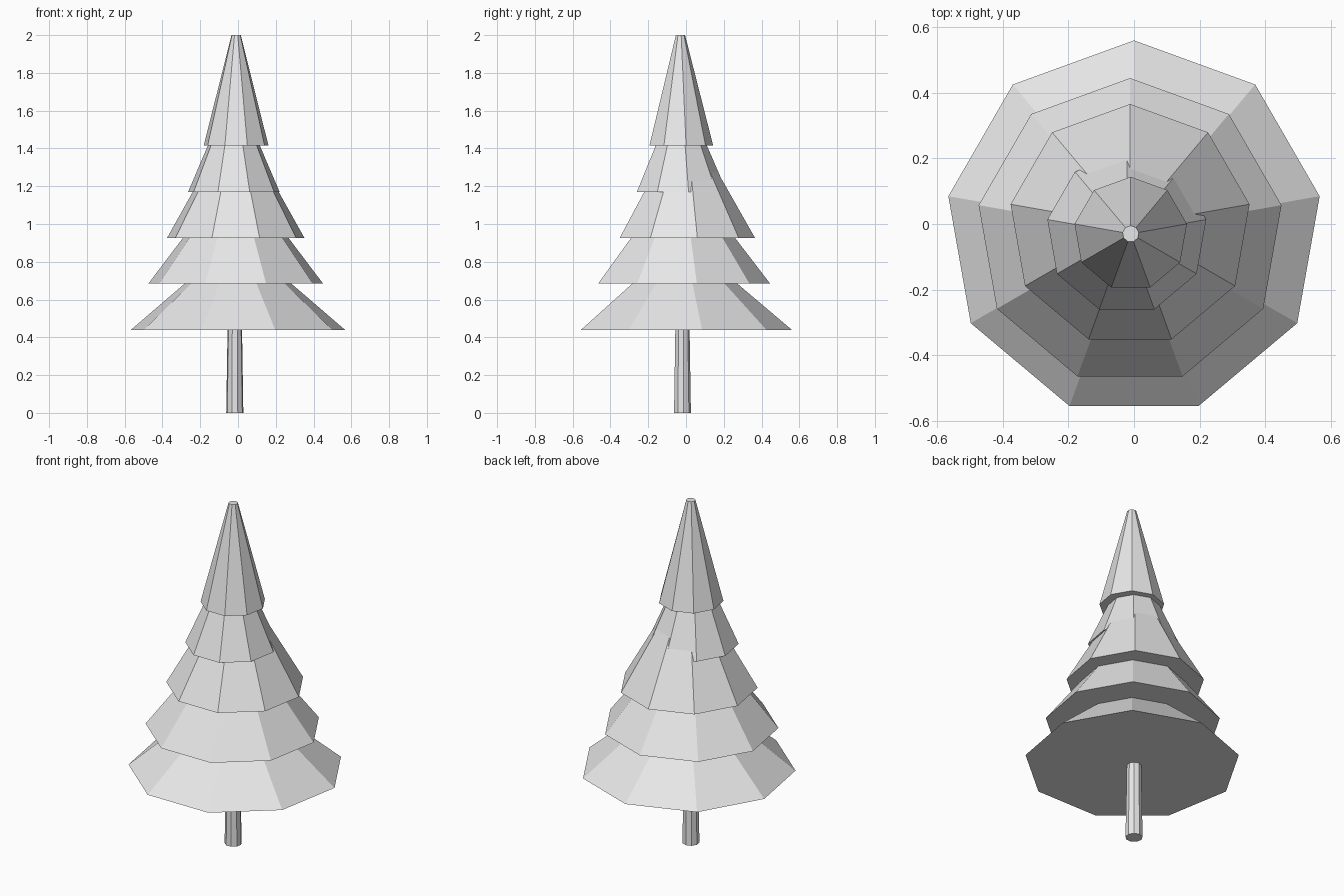
import bpy
import bmesh
from math import sin, cos, tau

old = bpy.data.objects.get("Cube")
if old:
    bpy.data.objects.remove(old, do_unlink=True)

SIDES = 9

grey = bpy.data.materials.new("plain grey")
grey.use_nodes = True
colour = (0.8, 0.8, 0.8, 1)
grey.diffuse_color = colour
grey.node_tree.nodes["Principled BSDF"].inputs["Base Color"].default_value = colour


def tapered_prism(name, centre, z0, r0, z1, r1):
    """Closed, flat-shaded frustum with one corner pointing to the back."""
    bm = bmesh.new()
    cx, cy = centre
    rings = []
    for z, r in ((z0, r0), (z1, r1)):
        rings.append([bm.verts.new((cx + r * sin(tau * i / SIDES),
                                    cy + r * cos(tau * i / SIDES), z))
                      for i in range(SIDES)])
    low, high = rings
    bm.faces.new(low)
    bm.faces.new(high)
    for i in range(SIDES):
        j = (i + 1) % SIDES
        bm.faces.new((low[i], low[j], high[j], high[i]))
    bmesh.ops.recalc_face_normals(bm, faces=bm.faces)
    mesh = bpy.data.meshes.new(name)
    bm.to_mesh(mesh)
    bm.free()
    mesh.materials.append(grey)
    obj = bpy.data.objects.new(name, mesh)
    bpy.context.collection.objects.link(obj)
    return obj


# Trunk, slightly narrower towards the top
tapered_prism("trunk", (-0.017, -0.02), 0, 0.046, 0.5, 0.038)

# Branch tiers from the ground up, each tucked into the one above
tiers = [
    ("bottom_branches", (0, -0.015), 0.44, 0.575, 0.83, 0.115),
    ("lower_branches", (-0.012, -0.024), 0.685, 0.469, 1.08, 0.166),
    ("middle_branches", (-0.012, -0.004), 0.925, 0.37, 1.32, 0.146),
    ("upper_branches", (-0.022, -0.029), 1.17, 0.246, 1.5, 0.103),
    ("top_branches", (-0.01, -0.03), 1.415, 0.174, 2, 0.025),
]
for tier in tiers:
    tapered_prism(*tier)
